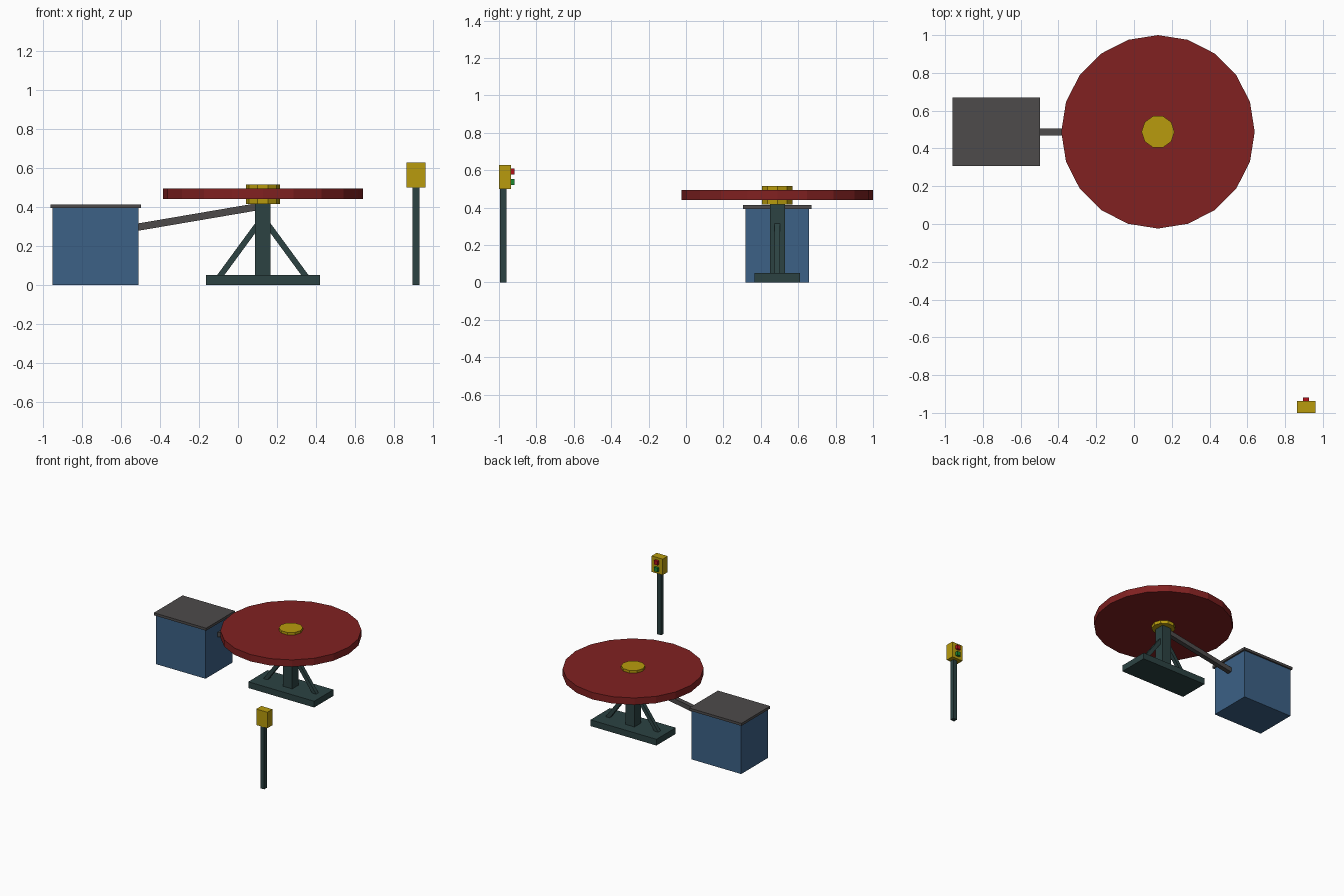
import bpy, math
from mathutils import Vector

if "Cube" in bpy.data.objects:
    bpy.data.objects.remove(bpy.data.objects["Cube"])

def material(name, rgb):
    m = bpy.data.materials.new(name)
    m.diffuse_color = (*rgb, 1)
    m.use_nodes = True
    m.node_tree.nodes["Principled BSDF"].inputs["Base Color"].default_value = m.diffuse_color
    return m

RED = material("red", (0.22, 0.015, 0.015))
YELLOW = material("yellow", (0.48, 0.33, 0.004))
GREEN_STEEL = material("dark_steel", (0.025, 0.055, 0.055))
BLUE = material("blue", (0.045, 0.12, 0.24))
GREY = material("dark_grey", (0.075, 0.07, 0.07))
LAMP_RED = material("lamp_red", (0.45, 0.005, 0.01))
LAMP_GREEN = material("lamp_green", (0.01, 0.25, 0.03))

def mesh_object(name, verts, faces, mat):
    me = bpy.data.meshes.new(name)
    me.from_pydata(verts, [], faces)
    me.materials.append(mat)
    ob = bpy.data.objects.new(name, me)
    bpy.context.collection.objects.link(ob)
    return ob

def prism(name, ring, z0, z1, mat):
    """Extrude a counter-clockwise xy ring from z0 to z1."""
    n = len(ring)
    verts = [(x, y, z) for z in (z0, z1) for x, y in ring]
    faces = [tuple(range(n))[::-1], tuple(range(n, 2 * n))]
    faces += [(i, (i + 1) % n, n + (i + 1) % n, n + i) for i in range(n)]
    return mesh_object(name, verts, faces, mat)

def box(name, x, y, z, mat):
    """Box from (min, max) pairs."""
    ring = [(x[0], y[0]), (x[1], y[0]), (x[1], y[1]), (x[0], y[1])]
    return prism(name, ring, z[0], z[1], mat)

def disc(name, cx, cy, r, n, z0, z1, mat):
    ring = [(cx + r * math.cos(2 * math.pi * i / n), cy + r * math.sin(2 * math.pi * i / n)) for i in range(n)]
    return prism(name, ring, z0, z1, mat)

def beam(name, a, b, width, mat):
    """Square beam between two points."""
    a, b = Vector(a), Vector(b)
    h = width / 2
    ob = box(name, (-h, h), (-h, h), (0, (b - a).length), mat)
    d = (b - a).normalized()
    ob.rotation_euler = (0, math.atan2(d.x, d.z), 0)
    ob.location = a
    return ob

CX, CY = 0.127, 0.488

# Wheel and hub
disc("wheel", CX, CY, 0.512, 20, 0.44, 0.495, RED)
disc("hub", CX, CY, 0.087, 10, 0.415, 0.515, YELLOW)

# Stand
box("stand_base", (CX - 0.292, CX + 0.292), (CY - 0.122, CY + 0.122), (0, 0.05), GREEN_STEEL)
box("stand_post", (CX - 0.04, CX + 0.04), (CY - 0.04, CY + 0.04), (0.05, 0.42), GREEN_STEEL)
for side, s in (("left", -1), ("right", 1)):
    beam("stand_brace_" + side, (CX + s * 0.223, CY, 0.04), (CX + s * 0.025, CY, 0.31), 0.03, GREEN_STEEL)

# Drive box, lid and drive arm
box("drive_box", (-0.95, -0.51), (CY - 0.17, CY + 0.17), (0, 0.393), BLUE)
box("drive_lid", (-0.96, -0.497), (CY - 0.182, CY + 0.182), (0.393, 0.413), GREY)
beam("drive_arm", (-0.512, CY, 0.296), (0.11, CY, 0.402), 0.037, GREY)

# Signal post with two lamps on the back
SX = 0.911
box("signal_post", (SX - 0.017, SX + 0.017), (-0.994, -0.961), (0, 0.5), GREEN_STEEL)
box("signal_head", (SX - 0.049, SX + 0.049), (-1.0, -0.936), (0.5, 0.628), YELLOW)
for name, z, mat in (("red_lamp", 0.592, LAMP_RED), ("green_lamp", 0.537, LAMP_GREEN)):
    box(name, (SX - 0.016, SX + 0.016), (-0.94, -0.918), (z - 0.016, z + 0.016), mat)
